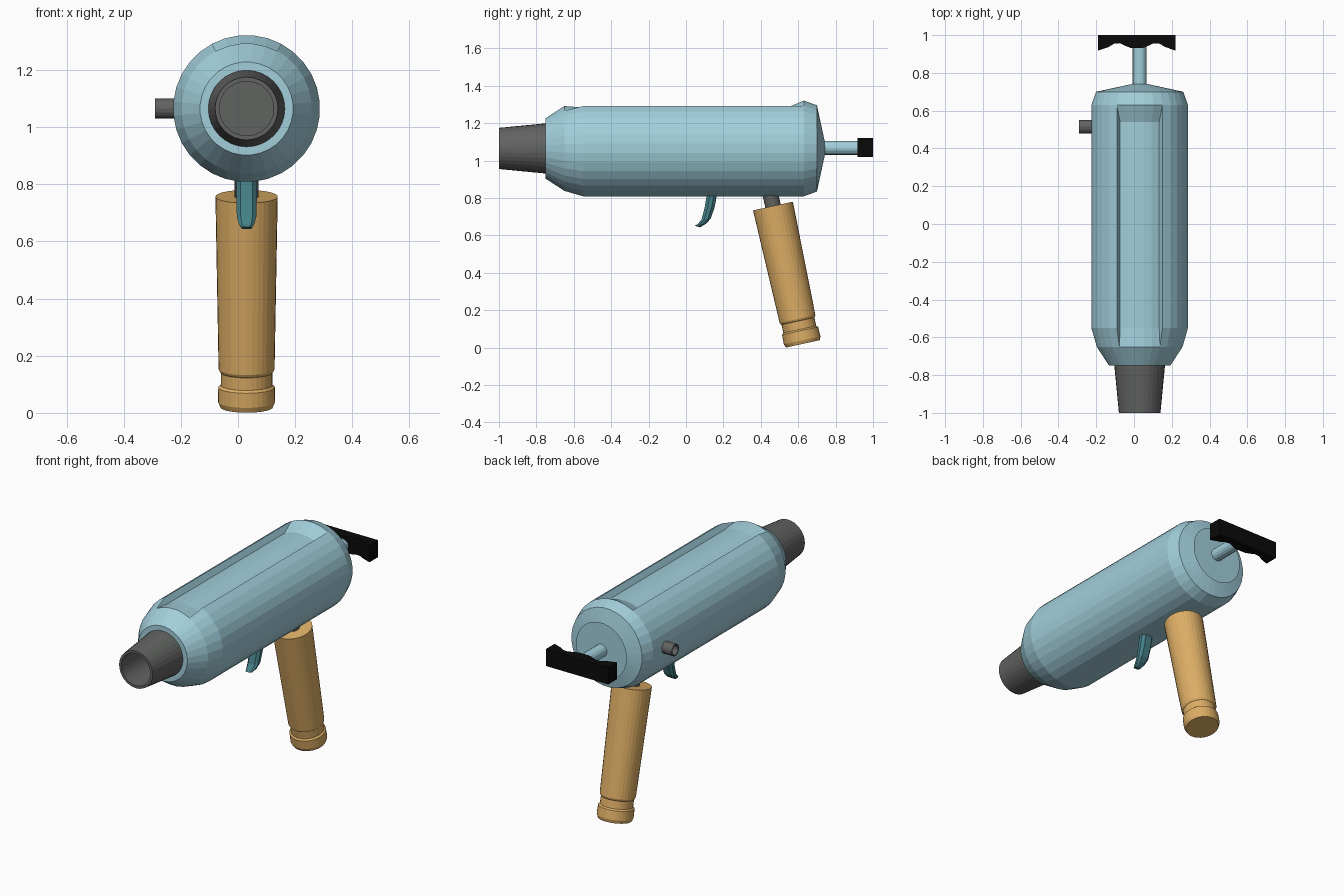
import bpy, bmesh
from math import sin, cos, pi, radians
from mathutils import Vector

if "Cube" in bpy.data.objects:
    bpy.data.objects.remove(bpy.data.objects["Cube"])

CX, CZ = 0.03, 1.065          # barrel axis


def mat(name, rgb):
    m = bpy.data.materials.new(name)
    m.diffuse_color = (*rgb, 1)
    m.use_nodes = True
    m.node_tree.nodes["Principled BSDF"].inputs["Base Color"].default_value = m.diffuse_color
    return m


BLUE = mat("pale_blue", (0.36, 0.62, 0.71))
TEAL = mat("teal", (0.06, 0.22, 0.25))
WOOD = mat("tan", (0.72, 0.42, 0.13))
DARK = mat("dark_grey", (0.12, 0.125, 0.12))
BLACK = mat("black", (0.003, 0.003, 0.003))


def finish(name, bm, material):
    bmesh.ops.remove_doubles(bm, verts=bm.verts, dist=1e-5)
    bmesh.ops.recalc_face_normals(bm, faces=bm.faces)
    me = bpy.data.meshes.new(name)
    bm.to_mesh(me)
    bm.free()
    me.materials.append(material)
    ob = bpy.data.objects.new(name, me)
    bpy.context.collection.objects.link(ob)
    return ob


def skin(bm, rings):
    """Join rings of points with quads and return the vertex rings."""
    vr = [[bm.verts.new(p) for p in ring] for ring in rings]
    n = len(vr[0])
    for a, b in zip(vr, vr[1:]):
        for j in range(n):
            k = (j + 1) % n
            bm.faces.new((a[j], a[k], b[k], b[j]))
    return vr


def lathe(name, origin, axis, profile, sides, material):
    """Turn (radius, distance) points round an axis; zero radius closes an end."""
    q = Vector(axis).to_track_quat('Z', 'Y')
    bm = bmesh.new()
    skin(bm, [[Vector(origin) + q @ Vector((r * cos(2 * pi * j / sides),
                                            r * sin(2 * pi * j / sides), d))
               for j in range(sides)] for r, d in profile])
    return finish(name, bm, material)


def prism(name, pts_a, pts_b, material):
    """Solid between two matching outlines."""
    bm = bmesh.new()
    a, b = skin(bm, [pts_a, pts_b])
    bm.faces.new(a)
    bm.faces.new(b)
    return finish(name, bm, material)


# Barrel: faceted shell with a sunken panel along the top and ramps at its ends
N = 32
step = 2 * pi / N
cols = [((i + 0.5) * step, False) for i in range(2, N - 3 + 1)]
cols = [(a, False) for a, _ in cols]
cols += [((i + 0.5) * step, True) for i in range(-3, 3)]
rings = [(-0.75, 0.163), (-0.65, 0.228), (-0.55, 0.257), (0.54, 0.257),
         (0.63, 0.257), (0.70, 0.232), (0.75, 0.167)]
bm = bmesh.new()
shell = []
for i, (y, r) in enumerate(rings):
    ring = []
    for a, sunk in cols:
        rr = 0.219 if sunk and i in (2, 3) else r
        ring.append((CX + rr * sin(a), y, CZ + rr * cos(a)))
    shell.append(ring)
for y, k in ((-0.75, 0), (0.75, len(shell))):
    shell.insert(k, [(CX, y, CZ)] * len(cols))
skin(bm, shell)
finish("barrel", bm, BLUE)

# Hollow tapered nozzle
lathe("nozzle", (CX, -0.74, CZ), (0, -1, 0),
      [(0, 0), (0.135, 0), (0.11, 0.26), (0.095, 0.26), (0.095, 0.02), (0, 0.02)],
      32, DARK)

# Pump rod and its handle with finger hollows
lathe("pump_rod", (CX, 0.72, CZ + 0.003), (0, 1, 0),
      [(0, 0), (0.037, 0), (0.037, 0.24), (0, 0.24)], 16, BLUE)
half = [(0.035, 0.933), (0.06, 0.943), (0.09, 0.957), (0.12, 0.955),
        (0.15, 0.937), (0.205, 0.918), (0.205, 1.0)]
outline = [(-x, y) for x, y in reversed(half)] + half
prism("pump_handle", [(0.015 + x, y, 1.02) for x, y in outline],
      [(0.015 + x, y, 1.12) for x, y in outline], BLACK)

# Small open pipe on the left side
lathe("side_pipe", (-0.20, 0.515, CZ), (-1, 0, 0),
      [(0, 0), (0.035, 0), (0.035, 0.09), (0.028, 0.09), (0.028, 0.015), (0, 0.015)],
      16, DARK)

# Tilted grip with a groove near the foot, and the stem that carries it
tilt = radians(12.25)
down = Vector((0, sin(tilt), -cos(tilt)))
top = Vector((CX, 0.465, 0.757))
lathe("grip", top, down,
      [(0, 0), (0.109, 0), (0.098, 0.618), (0.094, 0.626), (0.09, 0.63),
       (0.09, 0.675), (0.099, 0.683), (0.1, 0.735), (0.092, 0.754), (0, 0.754)],
      32, WOOD)
lathe("grip_stem", top - down * 0.12, down,
      [(0, 0), (0.042, 0), (0.042, 0.16), (0, 0.16)], 20, DARK)

# Curved trigger: cross-sections (front y, z, back y, z, half width)
bm = bmesh.new()
sections = [(0.115, 0.84, 0.17, 0.84, 0.036), (0.10, 0.75, 0.153, 0.75, 0.036),
            (0.083, 0.685, 0.132, 0.69, 0.034), (0.062, 0.66, 0.108, 0.663, 0.027),
            (0.046, 0.651, 0.075, 0.643, 0.018)]
tr = []
for y0, z0, y1, z1, w in sections:
    ring = []
    for sx, t in ((-0.6, 0), (0.6, 0), (1, 0.3), (1, 0.7), (0.6, 1), (-0.6, 1),
                  (-1, 0.7), (-1, 0.3)):
        ring.append((CX + sx * w, y0 + (y1 - y0) * t, z0 + (z1 - z0) * t))
    tr.append(ring)
vr = skin(bm, tr)
bm.faces.new(vr[0])
bm.faces.new(vr[-1])
finish("trigger", bm, TEAL)
